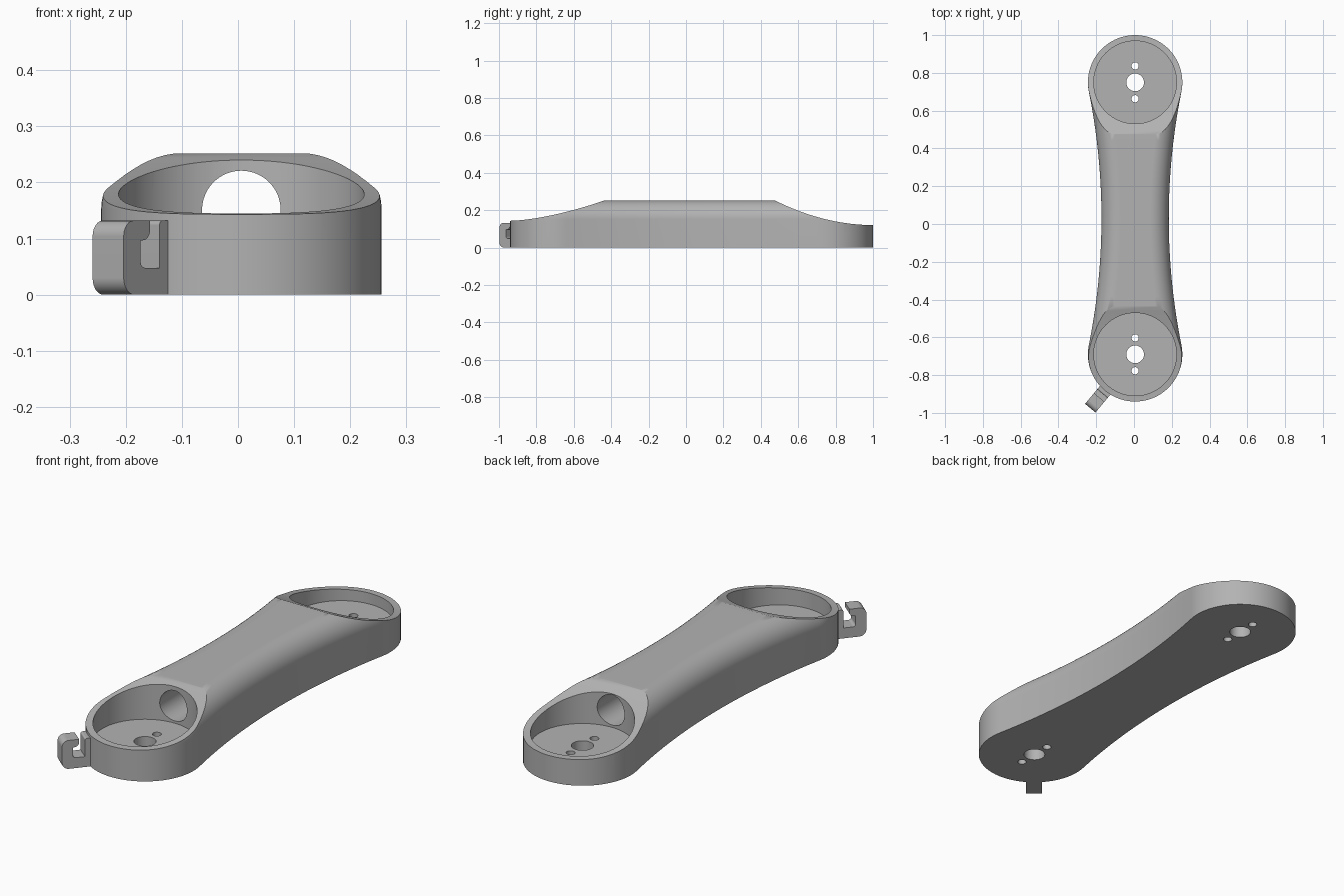
import bpy, bmesh
from math import sin, cos, pi, sqrt, atan2, radians
from mathutils import Matrix, Vector

cube = bpy.data.objects.get("Cube")
if cube:
    bpy.data.objects.remove(cube, do_unlink=True)

grey = bpy.data.materials.new("plain grey")
grey.use_nodes = True
COLOUR = (0.45, 0.45, 0.45, 1)
grey.diffuse_color = COLOUR
grey.node_tree.nodes["Principled BSDF"].inputs["Base Color"].default_value = COLOUR

CX, FRONT, BACK = 0.006, -0.69, 0.75      # centre line and end centres
END_R, WAIST, FILLET, TOP = 0.25, 0.178, 0.1, 0.252
FLOOR = 0.07
MID, HALF = (FRONT + BACK) / 2, (BACK - FRONT) / 2


def make_object(name, bm):
    bmesh.ops.recalc_face_normals(bm, faces=bm.faces)
    mesh = bpy.data.meshes.new(name)
    bm.to_mesh(mesh)
    bm.free()
    mesh.materials.append(grey)
    obj = bpy.data.objects.new(name, mesh)
    bpy.context.collection.objects.link(obj)
    return obj


def loft(name, rings):
    """Skin a stack of equal point rings and cap both ends."""
    bm = bmesh.new()
    loops = [[bm.verts.new(p) for p in ring] for ring in rings]
    n = len(loops[0])
    for a, b in zip(loops, loops[1:]):
        for i in range(n):
            j = (i + 1) % n
            bm.faces.new((a[i], a[j], b[j], b[i]))
    bm.faces.new(loops[0][::-1])
    bm.faces.new(loops[-1])
    return make_object(name, bm)


def cylinder(name, r, start, end, sides=64):
    start, end = Vector(start), Vector(end)
    axis = end - start
    bm = bmesh.new()
    place = Matrix.Translation((start + end) / 2) @ axis.to_track_quat("Z", "Y").to_matrix().to_4x4()
    bmesh.ops.create_cone(bm, cap_ends=True, segments=sides, radius1=r, radius2=r,
                          depth=axis.length, matrix=place)
    return make_object(name, bm)


def activate(obj):
    bpy.ops.object.select_all(action="DESELECT")
    obj.select_set(True)
    bpy.context.view_layer.objects.active = obj


def cut(obj, cutter):
    activate(obj)
    mod = obj.modifiers.new("cut", "BOOLEAN")
    mod.operation, mod.solver, mod.object = "DIFFERENCE", "EXACT", cutter
    bpy.ops.object.modifier_apply(modifier=mod.name)
    bpy.data.objects.remove(cutter, do_unlink=True)


def finish(obj):
    activate(obj)
    bpy.ops.object.shade_smooth_by_angle(angle=radians(28))
    mod = obj.modifiers.new("even shading", "WEIGHTED_NORMAL")
    mod.keep_sharp = True


# Waisted outline: two round ends joined by wide arcs tangent to both
ARC = (WAIST**2 + HALF**2 - END_R**2) / (2 * (END_R - WAIST))
SWEEP = atan2(HALF, WAIST + ARC)


def outline(inset, z):
    r, arc = END_R - inset, ARC + inset
    right = []
    for i in range(25):                    # front end, bottom to tangent point
        a = -pi / 2 + (pi / 2 + SWEEP) * i / 24
        right.append((r * cos(a), FRONT + r * sin(a)))
    for i in range(1, 20):                 # waist
        a = -SWEEP + 2 * SWEEP * i / 20
        right.append((WAIST + ARC - arc * cos(a), MID + arc * sin(a)))
    for i in range(25):                    # back end
        a = -SWEEP + (pi / 2 + SWEEP) * i / 24
        right.append((r * cos(a), BACK + r * sin(a)))
    left = [(-x, y) for x, y in right[-2:0:-1]]
    return [(CX + x, y, z) for x, y in right + left]


# Arm body with rounded upper edges
rings = [outline(0, 0)]
for i in range(13):
    a = pi / 2 * i / 12
    rings.append(outline(FILLET * (1 - cos(a)), TOP - FILLET + FILLET * sin(a)))
arm = loft("arm_body", rings)


# Sweeping scoops that lower the two ends
def scoop(name, tip, shoulder, low, power):
    pts = [(tip + (shoulder - tip) * i / 20, low + (TOP - low) * (i / 20) ** power)
           for i in range(21)]
    beyond = tip + (tip - shoulder) * 0.3
    slope = (pts[-1][1] - pts[-2][1]) / (pts[-1][0] - pts[-2][0])
    top = TOP + 0.2
    pts += [(shoulder + 0.2 / slope, top), (beyond, top), (beyond, low)]
    return loft(name, [[(x, y, z) for y, z in pts] for x in (-0.5, 0.5)])


cut(arm, scoop("front_scoop", -0.945, -0.435, 0.143, 1.6))
cut(arm, scoop("back_scoop", 1.005, 0.475, 0.12, 2.0))

# Round pockets, axle holes and screw holes at each end
for y in (FRONT, BACK):
    cut(arm, cylinder("pocket", 0.219, (CX, y, FLOOR), (CX, y, 0.5), 96))
    for dy, r in ((0, 0.047), (0.087, 0.019), (-0.087, 0.019)):
        cut(arm, cylinder("hole", r, (CX, y + dy, -0.1), (CX, y + dy, 0.2), 40))

# Cable tunnel between the pockets
cut(arm, cylinder("tunnel", 0.07, (CX, FRONT + 0.1, 0.151), (CX, BACK - 0.1, 0.151)))
finish(arm)


# Cable hook on the front end, drawn as (distance from axle, height)
def corner(x, z, r, start, steps=6):
    """Quarter round about a centre, starting at an angle in degrees."""
    return [(x + r * cos(radians(start + 90 * i / steps)),
             z + r * sin(radians(start + 90 * i / steps))) for i in range(steps + 1)]


hook_profile = [(0.24, 0), *corner(0.341, 0.03, 0.03, -90), *corner(0.343, 0.104, 0.028, 0),
                (0.297, 0.132), *corner(0.317, 0.117, 0.02, 180), (0.324, 0.097),
                *corner(0.312, 0.06, 0.012, 0)[:1], *corner(0.312, 0.06, 0.012, -90)[::-1],
                (0.271, 0.048), *corner(0.263, 0.124, 0.008, 0), (0.24, 0.132)]
out = Vector((-0.64, -0.768, 0)).normalized()
side = Vector((-out.y, out.x, 0))
axle = Vector((CX, FRONT, 0))
hook = loft("cable_hook", [[axle + out * r + side * s + Vector((0, 0, z)) for r, z in hook_profile]
                           for s in (-0.036, 0.036)])
finish(hook)
